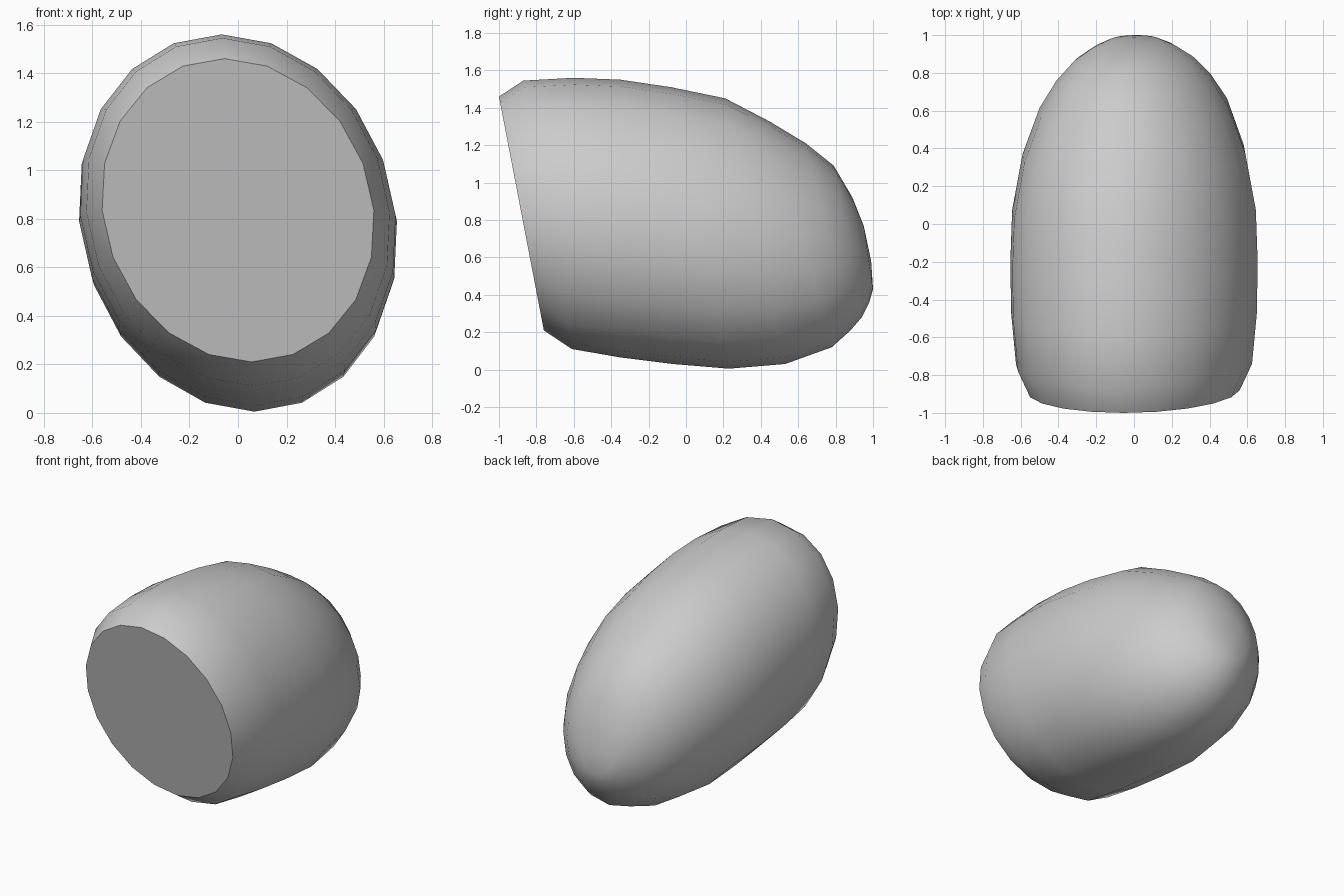
import bpy, bmesh, math
from mathutils import Vector

cube = bpy.data.objects.get("Cube")
if cube:
    bpy.data.objects.remove(cube, do_unlink=True)

SIDES = 20
LEAN = -0.09   # sideways lean of each section with height

# Sections from the cut face to the nose: top (y, z), bottom (y, z), half width
sections = [
    ((-1.00, 1.46), (-0.76, 0.21), 0.56),
    ((-0.87, 1.545), (-0.61, 0.11), 0.625),
    ((-0.60, 1.56), (-0.35, 0.065), 0.65),
    ((-0.35, 1.55), (-0.07, 0.03), 0.655),
    ((-0.08, 1.51), (0.23, 0.005), 0.645),
    ((0.21, 1.45), (0.53, 0.03), 0.59),
    ((0.45, 1.325), (0.78, 0.12), 0.50),
    ((0.64, 1.21), (0.88, 0.21), 0.41),
    ((0.79, 1.09), (0.94, 0.28), 0.315),
    ((0.89, 0.92), (0.98, 0.36), 0.215),
    ((0.95, 0.77), (1.00, 0.43), 0.13),
]
NOSE = Vector((0, 0.99, 0.58))


def add_ring(bm, top, bottom, width):
    """Add one leaning elliptical section."""
    top, bottom = Vector((0, *top)), Vector((0, *bottom))
    centre, up = (top + bottom) / 2, (top - bottom) / 2
    ring = []
    for i in range(SIDES):
        a = math.tau * i / SIDES
        p = centre + up * math.cos(a)
        p.x = width * math.sin(a) + LEAN * up.z * math.cos(a)
        ring.append(bm.verts.new(p))
    return ring


# Rounded body, lofted through the sections
bm = bmesh.new()
rings = [add_ring(bm, *s) for s in sections]
for a, b in zip(rings, rings[1:]):
    for i in range(SIDES):
        j = (i + 1) % SIDES
        bm.faces.new((a[i], a[j], b[j], b[i]))

# Flat front cut and closed nose
bm.faces.new(rings[0])
tip = bm.verts.new(NOSE)
for i in range(SIDES):
    bm.faces.new((rings[-1][i], rings[-1][(i + 1) % SIDES], tip))
bmesh.ops.recalc_face_normals(bm, faces=bm.faces)

mesh = bpy.data.meshes.new("rounded_body")
bm.to_mesh(mesh)
bm.free()
body = bpy.data.objects.new("rounded_body", mesh)
bpy.context.collection.objects.link(body)

# Plain grey
grey = bpy.data.materials.new("light_grey")
grey.use_nodes = True
colour = (0.6, 0.6, 0.6, 1)
grey.diffuse_color = colour
grey.node_tree.nodes["Principled BSDF"].inputs["Base Color"].default_value = colour
mesh.materials.append(grey)

# Smooth skin with a sharp rim around the cut
bpy.context.view_layer.objects.active = body
body.select_set(True)
bpy.ops.object.shade_smooth_by_angle(angle=math.radians(40))
